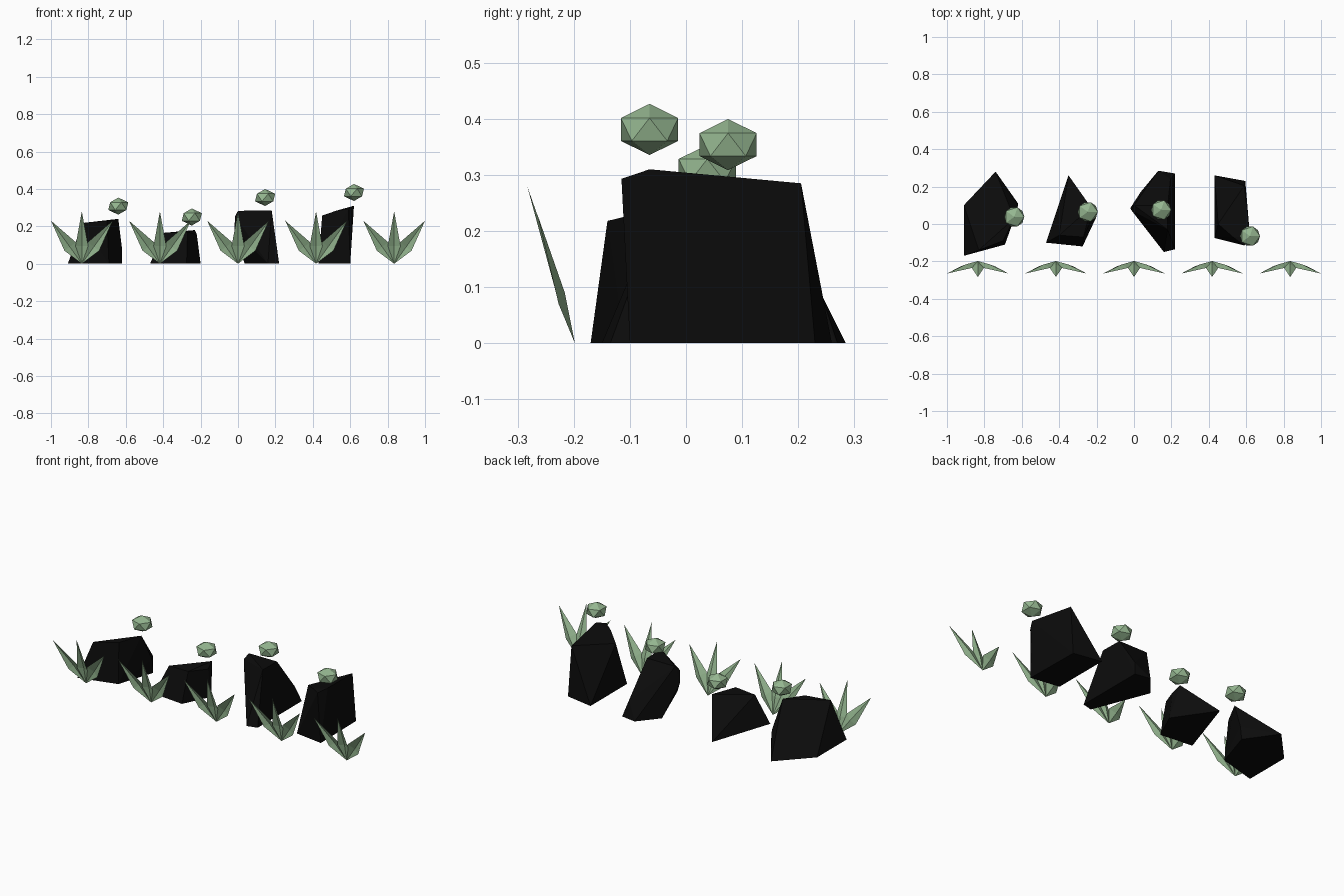
import bpy, bmesh

if "Cube" in bpy.data.objects:
    bpy.data.objects.remove(bpy.data.objects["Cube"])


def material(name, rgb):
    m = bpy.data.materials.new(name)
    m.diffuse_color = (*rgb, 1)
    m.use_nodes = True
    m.node_tree.nodes["Principled BSDF"].inputs["Base Color"].default_value = m.diffuse_color
    return m


SAGE = material("sage green", (0.30, 0.47, 0.28))
BLACK = material("near black", (0.0035, 0.0035, 0.0035))


def finish(bm, name, mat, loc=(0, 0, 0)):
    me = bpy.data.meshes.new(name)
    bm.to_mesh(me)
    bm.free()
    me.materials.append(mat)
    ob = bpy.data.objects.new(name, me)
    ob.location = loc
    bpy.context.collection.objects.link(ob)
    return ob


# Faceted boulders: convex hull of a few corner points
def rock(name, points):
    bm = bmesh.new()
    for p in points:
        bm.verts.new(p)
    res = bmesh.ops.convex_hull(bm, input=bm.verts[:])
    loose = [v for v in bm.verts if not v.link_faces]
    bmesh.ops.delete(bm, geom=loose, context='VERTS')
    bmesh.ops.recalc_face_normals(bm, faces=bm.faces[:])
    finish(bm, name, BLACK)


rock("wide_rock", [
    (-.91, .10, 0), (-.74, .28, 0), (-.62, .11, 0), (-.69, -.11, 0), (-.91, -.17, 0),
    (-.83, -.14, .218), (-.70, -.09, .23), (-.64, .03, .24), (-.62, .10, .08)])
rock("low_rock", [
    (-.35, .26, 0), (-.20, .04, 0), (-.275, -.12, 0), (-.47, -.10, 0),
    (-.40, -.06, .165), (-.23, .09, .18), (-.22, .04, .155), (-.27, -.07, .17)])
rock("leaning_rock", [
    (.13, .285, 0), (.22, .27, 0), (.22, -.135, 0), (.16, -.15, 0), (.035, .17, 0),
    (-.02, .085, .185), (-.015, .075, .255), (0, .10, .283),
    (.18, .10, .283), (.18, -.03, .285), (.195, .24, .09)])
rock("tall_rock", [
    (.43, .26, 0), (.595, .23, 0), (.60, -.10, 0), (.43, -.075, 0),
    (.45, 0, .258), (.53, -.07, .285), (.59, -.115, .293),
    (.62, -.065, .31), (.59, .205, .285)])

# Small flattened moss balls above the boulders
for i, c in enumerate([(-.64, .038, .308), (-.247, .065, .25),
                       (.145, .075, .354), (.62, -.065, .381)]):
    bm = bmesh.new()
    bmesh.ops.create_icosphere(bm, subdivisions=1, radius=.06)
    bmesh.ops.scale(bm, vec=(1, 1, .76), verts=bm.verts[:])
    finish(bm, f"moss_ball_{i + 1}", SAGE, c)


# Folded leaf: root, two side corners, mid crease, tip
def blade(bm, left, mid, right, tip):
    b, l, m, r, t = [bm.verts.new(p) for p in ((0, 0, 0), left, mid, right, tip)]
    for f in ((b, m, l), (b, r, m), (l, m, t), (m, r, t)):
        bm.faces.new(f)


# Row of grass tufts, each one centre leaf and a mirrored pair
for i in range(5):
    bm = bmesh.new()
    blade(bm, (-.034, -.035, .095), (0, -.02, .095), (.034, -.035, .095), (0, -.085, .28))
    low, mid, up, tip = (.093, -.029, .07), (.064, -.018, .09), (.032, -.037, .115), (.165, -.067, .23)
    blade(bm, up, mid, low, tip)
    blade(bm, *[(-x, y, z) for x, y, z in (low, mid, up, tip)])
    finish(bm, f"grass_tuft_{i + 1}", SAGE, (-.835 + .4175 * i, -.198, 0))
